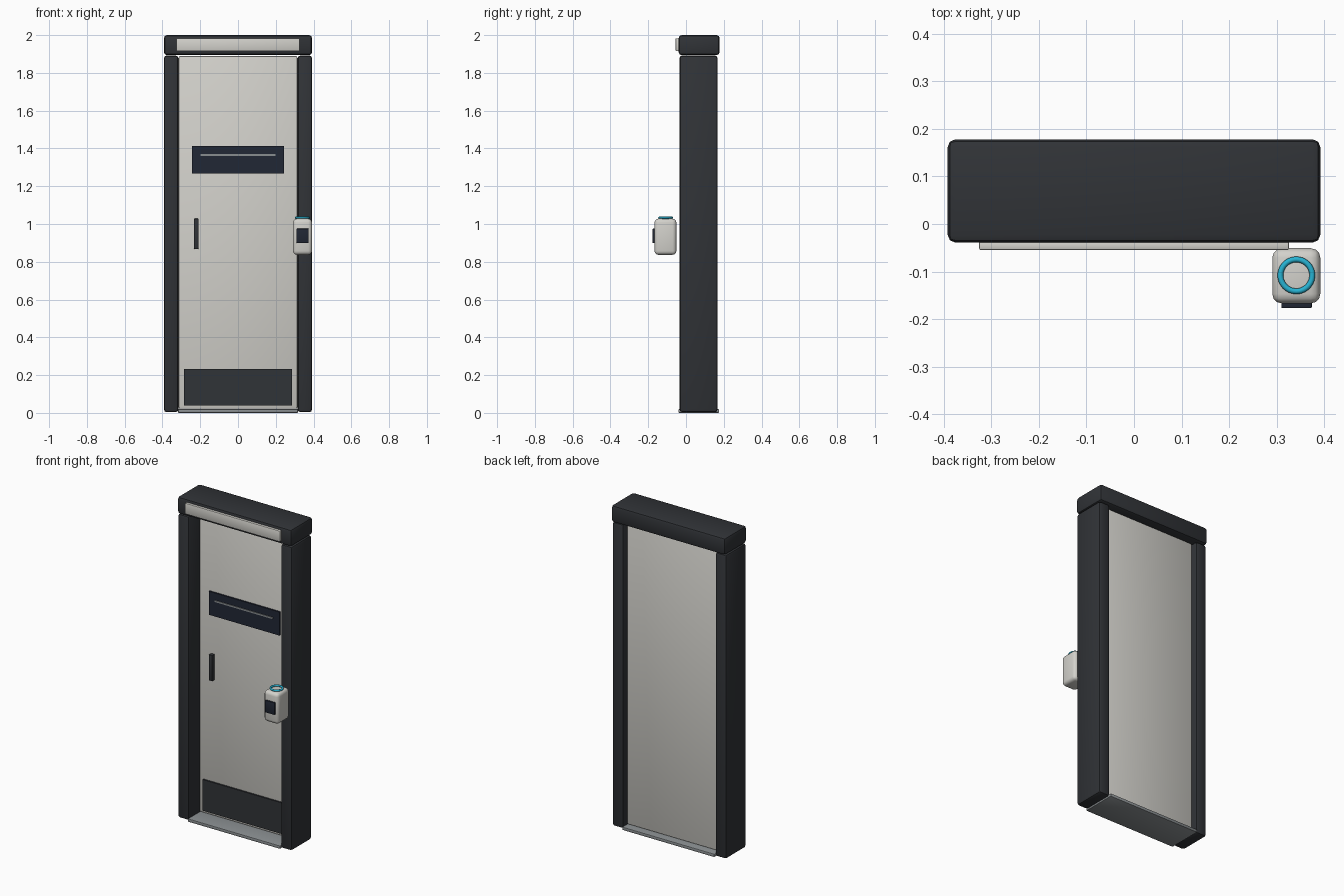
import bpy
import math

if "Cube" in bpy.data.objects:
    bpy.data.objects.remove(bpy.data.objects["Cube"])


def mat(name, rgb):
    m = bpy.data.materials.new(name)
    m.diffuse_color = (*rgb, 1)
    m.use_nodes = True
    m.node_tree.nodes["Principled BSDF"].inputs["Base Color"].default_value = m.diffuse_color
    return m


DARK = mat("charcoal", (0.030, 0.033, 0.038))
LIGHT = mat("off_white", (0.65, 0.64, 0.60))
NAVY = mat("dark_glass", (0.015, 0.020, 0.035))
METAL = mat("metal", (0.25, 0.27, 0.28))
CYAN = mat("cyan_glow", (0.02, 0.45, 0.65))


def box(name, x, y, z, material, bevel=0.0, segments=2):
    """Box from (min, max) ranges, with optional rounded edges."""
    bpy.ops.mesh.primitive_cube_add(size=1, location=[(a + b) / 2 for a, b in (x, y, z)])
    ob = bpy.context.object
    ob.name = name
    ob.scale = [b - a for a, b in (x, y, z)]
    bpy.ops.object.transform_apply(location=False, rotation=False, scale=True)
    ob.data.materials.append(material)
    if bevel:
        mod = ob.modifiers.new("bevel", 'BEVEL')
        mod.width = bevel
        mod.segments = segments
        bpy.ops.object.modifier_apply(modifier="bevel")
        bpy.ops.object.shade_smooth_by_angle(angle=math.radians(35))
    return ob


# Frame: two posts, header and threshold
for side, name in ((-1, "left_post"), (1, "right_post")):
    xs = sorted((side * 0.316, side * 0.392))
    box(name, xs, (-0.034, 0.167), (0.004, 1.892), DARK, 0.014)
box("header", (-0.392, 0.392), (-0.039, 0.178), (1.894, 2.0), DARK, 0.016)
box("header_sign_panel", (-0.326, 0.326), (-0.055, -0.036), (1.915, 1.983), LIGHT, 0.004)
box("threshold", (-0.317, 0.317), (-0.041, 0.175), (0.0, 0.020), METAL, 0.005)

# Door leaf, recessed between the posts
box("door_leaf", (-0.314, 0.314), (0.070, 0.133), (0.022, 1.890), LIGHT, 0.008)

# Door fittings
box("window", (-0.243, 0.243), (0.060, 0.074), (1.268, 1.414), NAVY)
box("window_highlight_strip", (-0.199, 0.199), (0.056, 0.062), (1.360, 1.370), METAL)
box("door_handle", (-0.234, -0.209), (0.045, 0.074), (0.868, 1.028), DARK, 0.003)
box("kick_plate", (-0.285, 0.285), (0.060, 0.074), (0.040, 0.233), DARK)

# Access reader in front of the right post
box("reader_body", (0.291, 0.392), (-0.167, -0.051), (0.837, 1.028), LIGHT, 0.020, 3)
box("reader_screen", (0.310, 0.374), (-0.177, -0.160), (0.900, 0.975), NAVY, 0.002)
bpy.ops.mesh.primitive_torus_add(location=(0.3415, -0.108, 1.033), major_radius=0.0335,
                                 minor_radius=0.006, major_segments=40, minor_segments=10)
ring = bpy.context.object
ring.name = "reader_light_ring"
ring.data.materials.append(CYAN)
bpy.ops.object.shade_smooth()
